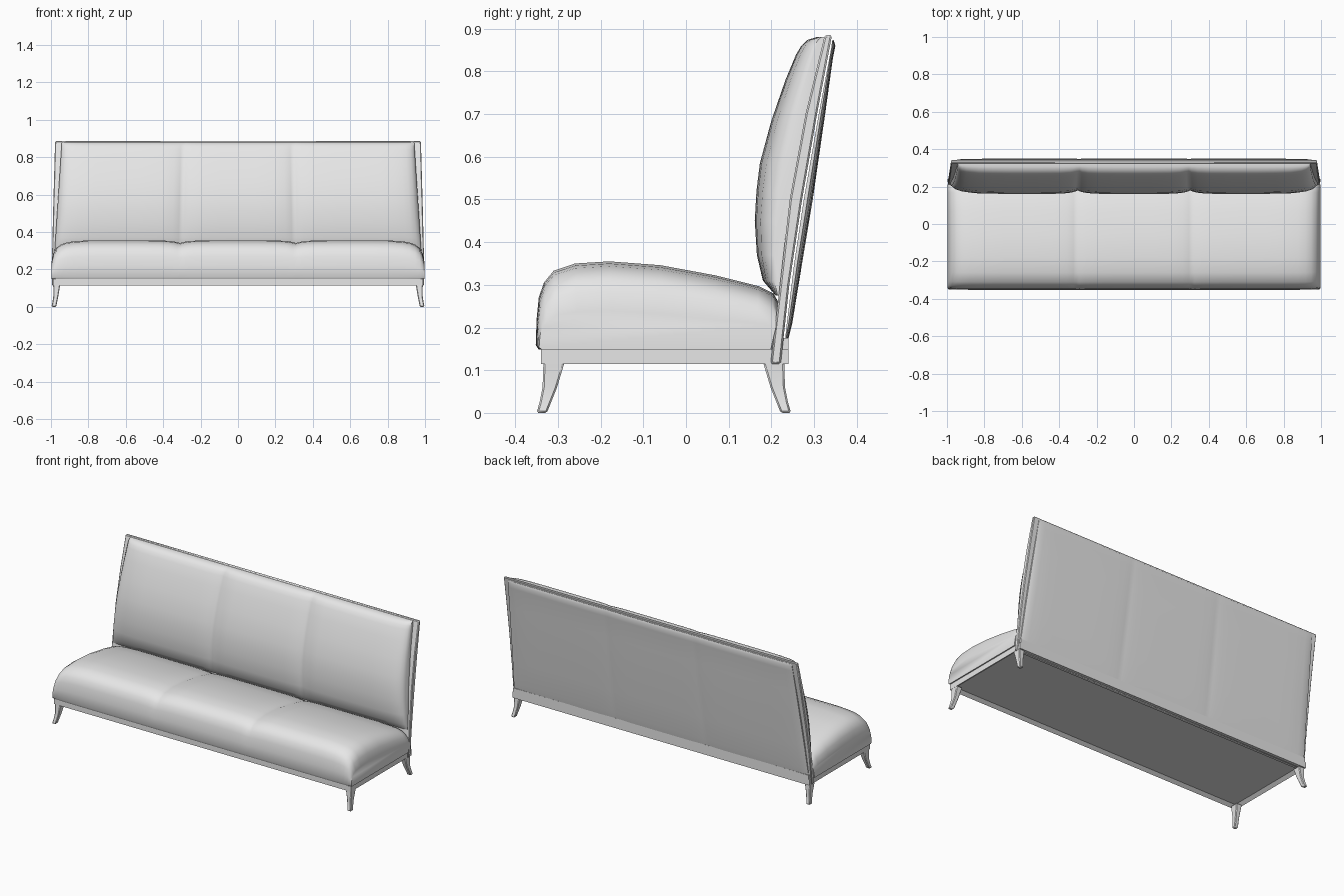
import bpy, bmesh, math

if "Cube" in bpy.data.objects:
    bpy.data.objects.remove(bpy.data.objects["Cube"], do_unlink=True)

grey = bpy.data.materials.new("light_grey")
grey.use_nodes = True
grey.diffuse_color = (0.8, 0.8, 0.8, 1)
grey.node_tree.nodes["Principled BSDF"].inputs["Base Color"].default_value = (0.8, 0.8, 0.8, 1)


def interp(table, t):
    """Piecewise linear lookup in a list of (t, value)."""
    if t <= table[0][0]:
        return table[0][1]
    for (a, va), (b, vb) in zip(table, table[1:]):
        if t <= b:
            return va + (vb - va) * (t - a) / (b - a)
    return table[-1][1]


def finish(bm, name, angle=35, bevel=0):
    bmesh.ops.recalc_face_normals(bm, faces=bm.faces)
    mesh = bpy.data.meshes.new(name)
    bm.to_mesh(mesh)
    bm.free()
    mesh.materials.append(grey)
    ob = bpy.data.objects.new(name, mesh)
    bpy.context.collection.objects.link(ob)
    if bevel:
        mod = ob.modifiers.new("soft_edge", "BEVEL")
        mod.width = bevel
        mod.segments = 1
    bpy.ops.object.select_all(action="DESELECT")
    ob.select_set(True)
    bpy.context.view_layer.objects.active = ob
    bpy.ops.object.shade_smooth_by_angle(angle=math.radians(angle))
    return ob


def loft(name, sections, **kw):
    """Skin closed rings of points and cap both ends."""
    bm = bmesh.new()
    rings = [[bm.verts.new(p) for p in s] for s in sections]
    n = len(rings[0])
    for a, b in zip(rings, rings[1:]):
        for i in range(n):
            j = (i + 1) % n
            bm.faces.new((a[i], a[j], b[j], b[i]))
    bm.faces.new(rings[0])
    bm.faces.new(rings[-1])
    return finish(bm, name, **kw)


def box(name, x, y0, y1, z0, z1, bevel=0.0):
    ring = [(y0, z0), (y1, z0), (y1, z1), (y0, z1)]
    return loft(name, [[(s * x, y, z) for y, z in ring] for s in (-1, 1)], bevel=bevel)


# Stations across the width, denser at the seams and at the ends
half = [0.1, 0.2, 0.26, 0.295, 0.31, 0.325, 0.36, 0.42, 0.55, 0.7,
        0.8, 0.88, 0.92, 0.95, 0.975, 0.99, 1]
stations = [-u for u in reversed(half)] + [0] + half


def seam(u):
    return math.exp(-abs(abs(u) - 0.31) / 0.035)


# Base frame with a recessed underside
bm = bmesh.new()
bmesh.ops.create_cube(bm, size=1)
for v in bm.verts:
    v.co = (v.co.x * 1.98, v.co.y * 0.58 - 0.05, 0.1325 + v.co.z * 0.035)
bottom = [f for f in bm.faces if f.calc_center_median().z < 0.12]
bmesh.ops.inset_region(bm, faces=bottom, thickness=0.03)
for v in bottom[0].verts:
    v.co.z += 0.015
finish(bm, "base_frame")
box("back_rail", 0.985, 0.2, 0.24, 0.117, 0.175)

# Seat: one long cushion with a crowned profile and soft ends
seat_profile = [(-0.345, 0.148), (-0.352, 0.16), (-0.35, 0.22), (-0.345, 0.27), (-0.333, 0.305),
                (-0.31, 0.333), (-0.26, 0.35), (-0.18, 0.355), (-0.06, 0.346), (0.07, 0.322),
                (0.17, 0.297), (0.205, 0.28), (0.215, 0.262), (0.203, 0.148)]
seat_end = [(0.8, 1), (0.88, 0.975), (0.92, 0.945), (0.95, 0.89), (0.975, 0.8),
            (0.99, 0.66), (1, 0.44)]
sections = []
for u in stations:
    k = interp(seat_end, abs(u))
    crown = k * (1 - 0.07 * seam(u))
    pinch = 1 - 0.04 * (1 - k)
    sections.append([(u * 0.997, y * pinch, 0.148 + (z - 0.148) * crown)
                     for y, z in seat_profile])
loft("seat_cushion", sections, angle=50)

# Backboard: raked, slightly curved board tapering toward the top
board_front = [(0.115, 0.198), (0.3, 0.22), (0.5, 0.243), (0.7, 0.28), (0.885, 0.325)]
board_back = [(0.115, 0.222), (0.3, 0.242), (0.5, 0.272), (0.7, 0.307), (0.885, 0.342)]
board_width = [(0.115, 0.995), (0.35, 0.993), (0.885, 0.978)]
sections = []
for z, y0 in board_front:
    w, y1 = interp(board_width, z), interp(board_back, z)
    sections.append([(-w, y0, z), (w, y0, z), (w, y1, z), (-w, y1, z)])
loft("backboard", sections, bevel=0.004)


def padding(name, profile, support, width, end, dip):
    """Padding lying on a support curve, pulled in at its seams and ends."""
    backing = [(interp(support, z), z) for y, z in reversed(profile)]
    rings = []
    for u in stations:
        k = interp(end, abs(u)) * (1 - dip * seam(u))
        ring = []
        for y, z in profile:
            yb = interp(support, z)
            ring.append((u * interp(width, z), yb + (y - yb) * k, z))
        # the support side sits just inside the board
        inside = 0.004 if profile[2][0] < backing[2][0] else -0.004
        ring += [(u * interp(width, z), y + inside, z) for y, z in backing]
        rings.append(ring)
    loft(name, rings, angle=50)


# Back cushions: three pads in one run
padding("back_cushions",
        [(0.21, 0.275), (0.18, 0.31), (0.166, 0.37), (0.161, 0.45), (0.165, 0.52),
         (0.173, 0.585), (0.2, 0.685), (0.233, 0.78), (0.258, 0.84), (0.27, 0.86),
         (0.285, 0.874), (0.305, 0.88)],
        board_front, [(0.275, 0.982), (0.35, 0.977), (0.88, 0.942)],
        [(0.75, 1), (0.88, 0.95), (0.95, 0.82), (0.975, 0.7), (0.99, 0.55), (1, 0.35)], 0.24)

# Rear upholstered panel
padding("rear_panel",
        [(0.238, 0.165), (0.249, 0.21), (0.272, 0.35), (0.297, 0.5), (0.326, 0.7),
         (0.344, 0.83), (0.35, 0.86), (0.346, 0.873)],
        board_back, [(0.165, 0.982), (0.873, 0.947)],
        [(0.5, 1), (0.9, 0.9), (0.975, 0.75), (1, 0.5)], 0.12)

# Legs: curved, tapering and splayed; each row is z, outer x, inner x, outer y, inner y
leg_rows = [(0, 0.997, 0.972, 0.298, 0.274), (0.025, 0.992, 0.967, 0.291, 0.264),
            (0.06, 0.987, 0.96, 0.284, 0.25), (0.12, 0.988, 0.95, 0.282, 0.232)]
for side, sx in (("left", 1), ("right", -1)):
    for place, sy in (("front", -1), ("rear", 1)):
        rings = [[(sx * x, sy * y - 0.052, z) for x, y in ((xo, yo), (xi, yo), (xi, yi), (xo, yi))]
                 for z, xo, xi, yo, yi in leg_rows]
        loft(f"{place}_{side}_leg", rings, bevel=0.004)
